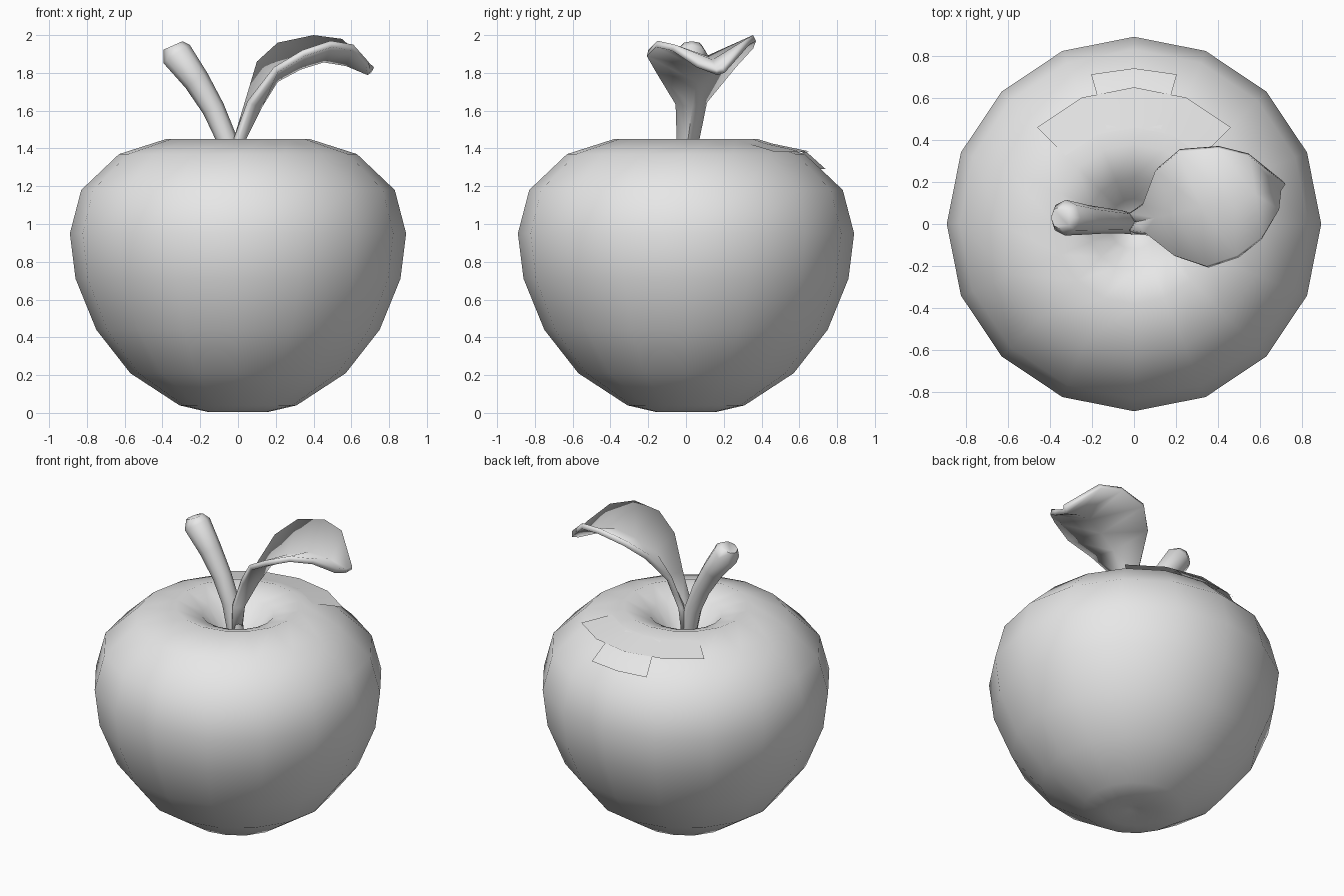
import bpy
import bmesh
from math import cos, sin, radians
from mathutils import Vector

default_cube = bpy.data.objects.get("Cube")
if default_cube:
    bpy.data.objects.remove(default_cube, do_unlink=True)


def make_material(name, colour):
    material = bpy.data.materials.new(name)
    material.use_nodes = True
    material.diffuse_color = colour
    material.node_tree.nodes["Principled BSDF"].inputs["Base Color"].default_value = colour
    return material


grey = make_material("light grey", (0.8, 0.8, 0.8, 1))


def loft(name, rings, closed=True, cap=True, smooth_angle=180):
    """Skin a list of equally long point rows and smooth the result."""
    bm = bmesh.new()
    rows = [[bm.verts.new(point) for point in ring] for ring in rings]
    count = len(rows[0])
    for lower, upper in zip(rows, rows[1:]):
        for i in range(count if closed else count - 1):
            j = (i + 1) % count
            bm.faces.new((lower[i], lower[j], upper[j], upper[i]))
    if cap:
        bm.faces.new(rows[0][::-1])
        bm.faces.new(rows[-1])
        bmesh.ops.recalc_face_normals(bm, faces=bm.faces)
    mesh = bpy.data.meshes.new(name)
    bm.to_mesh(mesh)
    bm.free()
    mesh.materials.append(grey)
    obj = bpy.data.objects.new(name, mesh)
    bpy.context.collection.objects.link(obj)
    bpy.ops.object.select_all(action="DESELECT")
    obj.select_set(True)
    bpy.context.view_layer.objects.active = obj
    bpy.ops.object.shade_smooth_by_angle(angle=radians(smooth_angle))
    return obj


def arc(radius, height, angles):
    return [(radius * cos(radians(a)), radius * sin(radians(a)), height) for a in angles]


# Apple body: a sixteen-sided turned profile with a dimple at each end
full_circle = [i * 360 / 16 for i in range(16)]
profile = [(0.03, 0.03), (0.16, 0.005), (0.31, 0.04), (0.57, 0.21), (0.75, 0.44),
           (0.86, 0.71), (0.89, 0.95), (0.83, 1.18), (0.63, 1.37), (0.38, 1.45),
           (0.22, 1.39), (0.12, 1.27), (0.03, 1.2)]
loft("apple_body", [arc(r, z, full_circle) for r, z in profile])

# Thin raised patches on the back of the shoulder
shoulder_angles = [45 + i * 22.5 for i in range(5)]
patch_upper = [arc(r, z, shoulder_angles) for r, z in [(0.65, 1.385), (0.46, 1.425)]]
loft("shoulder_patch_upper", patch_upper, closed=False, cap=False)
patch_lower = [arc(r, z, (74, 90, 106)) for r, z in [(0.74, 1.29), (0.64, 1.38), (0.47, 1.422)]]
loft("shoulder_patch_lower", patch_lower, closed=False, cap=False)


def tube(name, path, sides):
    """Sweep a circle along a path of (point, radius) pairs."""
    rings = []
    for i, (point, radius) in enumerate(path):
        before = Vector(path[max(i - 1, 0)][0])
        after = Vector(path[min(i + 1, len(path) - 1)][0])
        along = (after - before).normalized()
        across = Vector((0, 1, 0)).cross(along).normalized()
        up = along.cross(across)
        turns = [radians(k * 360 / sides) for k in range(sides)]
        rings.append([Vector(point) + radius * (cos(t) * across + sin(t) * up) for t in turns])
    return loft(name, rings, smooth_angle=60)


# Stem, thickening towards its rounded tip
stem_path = [((0, 0, 1.18), 0.05), ((-0.06, 0.01, 1.45), 0.055),
             ((-0.13, 0.015, 1.61), 0.06), ((-0.22, 0.02, 1.76), 0.07),
             ((-0.325, 0.03, 1.9), 0.085), ((-0.345, 0.03, 1.945), 0.055)]
tube("stem", stem_path, 8)

# Leaf: rows of back edge, midrib and front edge, folded into a V
leaf_rows = [
    [(-0.04, 0.04, 1.25), (-0.02, 0.01, 1.25), (-0.04, -0.03, 1.25)],
    [(-0.02, 0.05, 1.46), (0.01, 0.01, 1.46), (-0.02, -0.03, 1.46)],
    [(0.04, 0.09, 1.66), (0.1, 0.03, 1.64), (0.05, -0.04, 1.65)],
    [(0.1, 0.25, 1.86), (0.19, 0.05, 1.78), (0.19, -0.15, 1.83)],
    [(0.21, 0.34, 1.96), (0.32, 0.08, 1.85), (0.34, -0.2, 1.92)],
    [(0.4, 0.355, 2.0), (0.45, 0.11, 1.89), (0.49, -0.15, 1.97)],
    [(0.55, 0.32, 1.98), (0.58, 0.14, 1.87), (0.61, -0.06, 1.95)],
    [(0.72, 0.19, 1.83), (0.7, 0.16, 1.82), (0.69, 0.07, 1.86)],
]
leaf = loft("leaf", leaf_rows, closed=False, cap=False, smooth_angle=60)
thickness = leaf.modifiers.new("thickness", "SOLIDIFY")
thickness.thickness = 0.035
thickness.offset = -1
